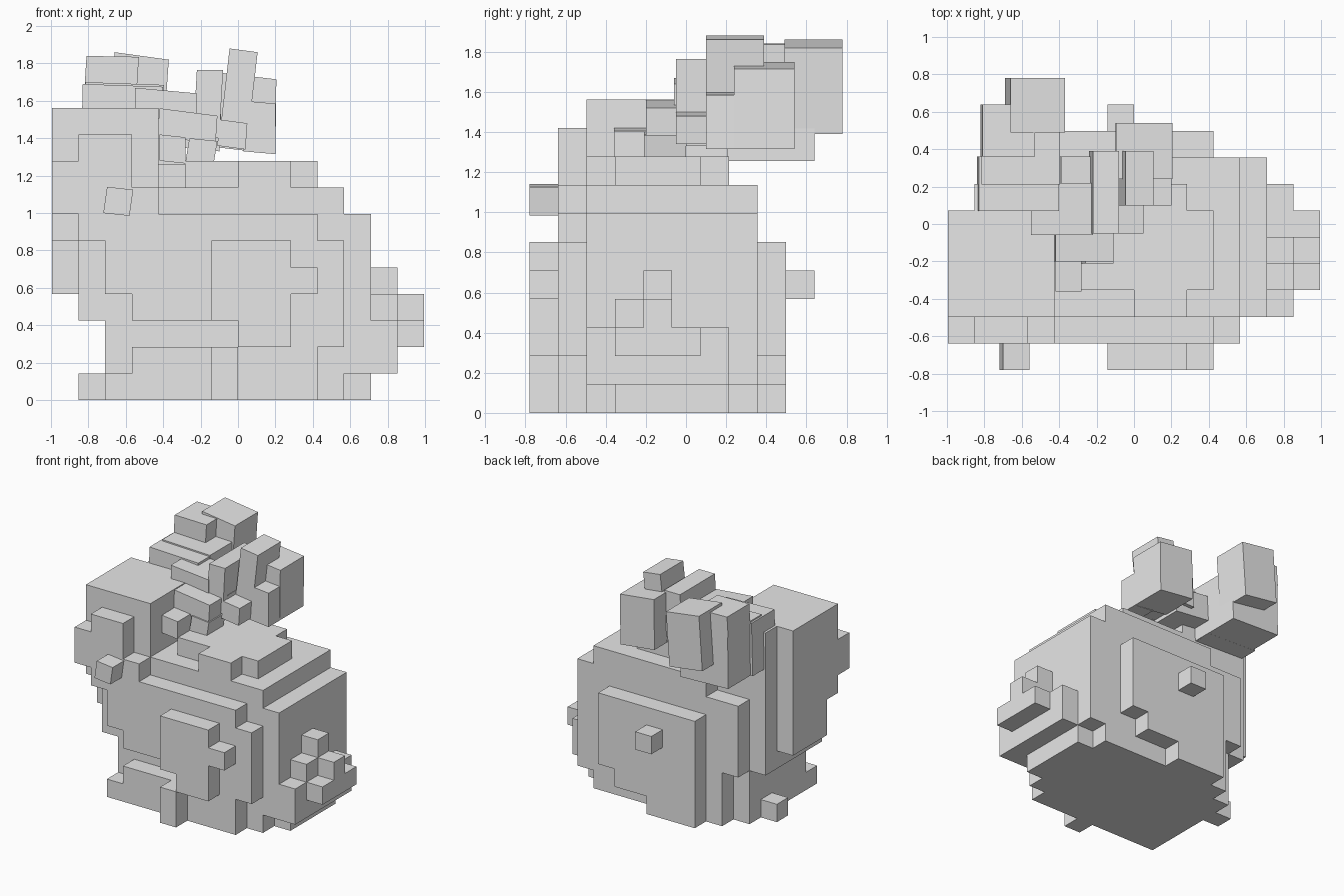
import bpy, bmesh, math
from itertools import product
from mathutils import Vector, Matrix

default_cube = bpy.data.objects.get("Cube")
if default_cube:
    bpy.data.objects.remove(default_cube, do_unlink=True)

CELL = 0.142            # edge length of one block
SHIFT = -0.07           # the block grid is half a cell off in y

grey = bpy.data.materials.new("plain grey")
grey.use_nodes = True
colour = (0.8, 0.8, 0.8, 1.0)
grey.diffuse_color = colour
grey.node_tree.nodes["Principled BSDF"].inputs["Base Color"].default_value = colour


def finish(name, bm):
    """Turn a bmesh into a flat-shaded grey object."""
    mesh = bpy.data.meshes.new(name)
    bm.to_mesh(mesh)
    bm.free()
    mesh.materials.append(grey)
    obj = bpy.data.objects.new(name, mesh)
    bpy.context.scene.collection.objects.link(obj)
    return obj


def blocks(name, *boxes):
    """Fill grid boxes (x0, x1, y0, y1, z0, z1) and skin their outside."""
    cells = set()
    for x0, x1, y0, y1, z0, z1 in boxes:
        cells.update(product(range(x0, x1), range(y0, y1), range(z0, z1)))
    bm = bmesh.new()
    for cell in sorted(cells):
        centre = Vector(cell) + Vector((0.5, 0.5, 0.5))
        for axis, sign in product(range(3), (-1, 1)):
            n = Vector([sign if a == axis else 0 for a in range(3)])
            if tuple(int(c) for c in Vector(cell) + n) in cells:
                continue
            u = Vector((n.y, n.z, n.x))
            v = n.cross(u)
            corners = (-u - v, u - v, u + v, v - u)
            bm.faces.new([bm.verts.new((centre + (n + c) / 2) * CELL
                                       + Vector((0, SHIFT, 0))) for c in corners])
    bmesh.ops.remove_doubles(bm, verts=bm.verts, dist=0.001)
    bmesh.ops.dissolve_limit(bm, angle_limit=0.01, verts=bm.verts, edges=bm.edges)
    return finish(name, bm)


def tilted(name, low, high, lean=0, slope=0):
    """Box between two corners; lean shifts its top in x, slope drops it along x."""
    low, high = Vector(low), Vector(high)
    size = high - low
    bm = bmesh.new()
    bmesh.ops.create_cube(bm, size=1)
    for v in bm.verts:
        p = v.co + Vector((0.5, 0.5, 0.5))
        v.co = (low.x + p.x * size.x + p.z * lean,
                low.y + p.y * size.y,
                low.z + p.z * size.z - p.x * slope)
    return finish(name, bm)


# Torso with stepped top and shoulder
blocks("torso",
       (-5, 4, -3, 2, 0, 1), (4, 5, -2, 2, 0, 1), (-4, 4, 2, 3, 0, 3),
       (-5, 5, -3, 2, 1, 7), (-5, 5, 2, 3, 3, 7), (4, 5, 2, 3, 1, 3),
       (-5, 4, -3, 2, 7, 8), (-3, 4, 2, 3, 7, 8),
       (0, 2, -3, -2, 8, 9), (-2, 3, -2, 1, 8, 9), (-3, 2, 1, 2, 8, 9))

# Chest, front paw and flank on the front side
blocks("chest_and_paw",
       (-5, 3, -4, -3, 0, 1), (-4, 3, -4, -3, 1, 2), (0, 4, -4, -3, 2, 3),
       (-4, 4, -4, -3, 3, 4), (-5, 4, -4, -3, 4, 6), (-6, 3, -4, -3, 6, 7))

# Hind leg on the front side
blocks("front_thigh",
       (-1, 2, -5, -4, 3, 6), (0, 2, -5, -4, 2, 3), (2, 3, -5, -4, 4, 5))
blocks("front_foot", (-1, 0, -5, -4, 0, 2))

# Hind leg on the back side
blocks("back_thigh",
       (-3, 3, 3, 4, 2, 6), (-3, 2, 3, 4, 1, 2), (-3, 0, 3, 4, 0, 1))
blocks("back_foot", (-4, -3, 2, 3, 0, 2))
blocks("back_knob", (-1, 0, 4, 5, 4, 5))
blocks("side_paw", (-6, -5, 0, 1, 0, 1))

# Stepped tail
blocks("tail",
       (5, 6, -3, 2, 1 + 1, 3), (5, 6, -2, 2, 1, 2), (5, 6, -3, -2, 1, 2),
       (5, 6, -2, 0, 3, 4), (5, 6, -1, 0, 4, 5),
       (6, 7, -2, 1, 2, 3), (6, 7, -1, 0, 3, 4))

# Head and its outer cheek
blocks("head",
       (-6, -5, -3, 2, 3, 9), (-6, -3, -3, 2, 7, 11))
blocks("cheek",
       (-7, -6, -2, 1, 4, 6), (-7, -6, -3, 1, 6, 11), (-7, -6, -4, -3, 7, 9))
blocks("face",
       (-6, -4, -4, -3, 7, 10), (-4, -3, -4, -3, 7, 8))
tilted("nose", (-0.72, -0.78, 1.0), (-0.58, -0.63, 1.14), 0.02, 0.015)

# Blocks joining the head and the ears
tilted("brow", (-0.42, -0.36, 1.28), (-0.28, -0.2, 1.42), 0, 0.015)
tilted("neck_step", (-0.28, -0.21, 1.28), (-0.13, 0.0, 1.4), 0.02, 0.015)
tilted("neck", (-0.43, -0.2, 1.26), (-0.28, 0.21, 1.42))
tilted("crown", (-0.43, -0.2, 1.41), (-0.12, 0.1, 1.56), 0.01, 0.04)
tilted("crown_top", (-0.55, -0.06, 1.5), (-0.22, 0.22, 1.67), 0, 0.03)
tilted("ear_bridge", (-0.4, 0.0, 1.36), (-0.1, 0.36, 1.56), 0.01, 0.03)

# Slanted near ear
tilted("near_ear_root", (-0.24, -0.05, 1.4), (-0.1, 0.39, 1.765), 0.02)
tilted("near_ear_step", (-0.11, -0.05, 1.36), (0.04, 0.12, 1.5), 0.01, 0.02)
tilted("near_ear_blade", (-0.105, 0.1, 1.36), (0.045, 0.39, 1.88), 0.06, 0.02)
tilted("near_ear_back", (-0.1, 0.24, 1.35), (0.2, 0.54, 1.75), 0.005, 0.035)
tilted("near_ear_side", (0.03, 0.1, 1.33), (0.2, 0.25, 1.6), 0, 0.015)

# Broad far ear
tilted("far_ear_root", (-0.84, 0.07, 1.27), (-0.41, 0.36, 1.69), 0.01, 0.015)
tilted("far_ear_body", (-0.82, 0.21, 1.27), (-0.4, 0.64, 1.7), 0.005, 0.015)
tilted("far_ear_ridge", (-0.82, 0.36, 1.68), (-0.54, 0.64, 1.84), 0.01, 0.005)
tilted("far_ear_tip", (-0.69, 0.49, 1.43), (-0.4, 0.78, 1.86), 0.03, 0.04)
